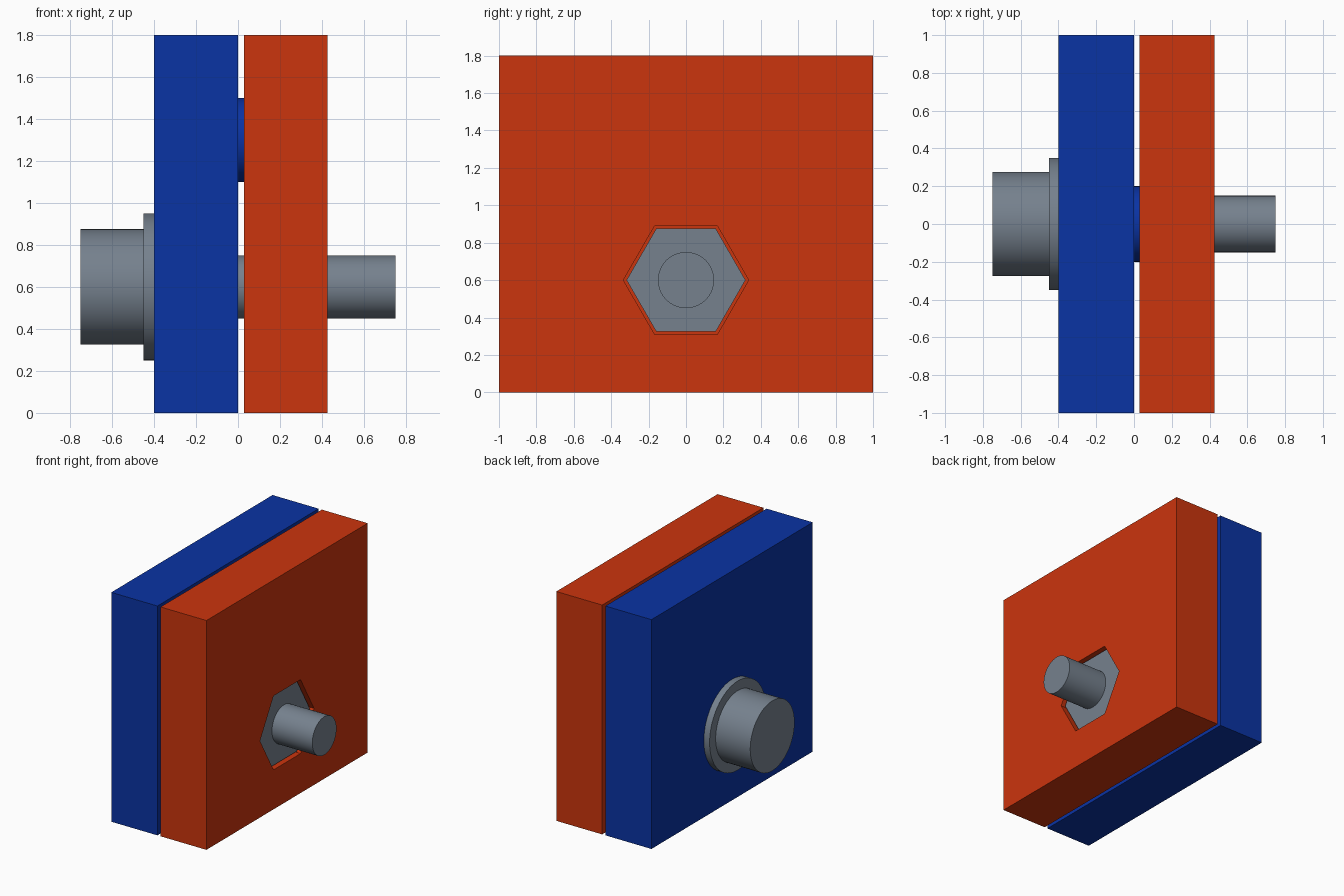
import bpy, math

if "Cube" in bpy.data.objects:
    bpy.data.objects.remove(bpy.data.objects["Cube"])

BOLT_Z, PEG_Z = 0.6, 1.3
BLUE_X0, BLUE_X1 = -0.4, 0.0
RED_X0, RED_X1 = 0.028, 0.426


def material(name, rgb):
    m = bpy.data.materials.new(name)
    m.diffuse_color = (*rgb, 1)
    m.use_nodes = True
    m.node_tree.nodes["Principled BSDF"].inputs["Base Color"].default_value = m.diffuse_color
    return m


BLUE = material("blue", (0.003, 0.033, 0.37))
ORANGE = material("orange red", (0.60, 0.035, 0.004))
STEEL = material("steel grey", (0.18, 0.22, 0.27))


def rod(name, x0, x1, z, r, mat=None, sides=64):
    """Prism along x; for six sides the corners point along +y and -y."""
    bpy.ops.mesh.primitive_cylinder_add(
        vertices=sides, radius=r, depth=x1 - x0,
        location=((x0 + x1) / 2, 0, z), rotation=(0, math.pi / 2, 0))
    ob = bpy.context.object
    ob.name = name
    bpy.ops.object.transform_apply(location=True, rotation=True)
    if mat:
        ob.data.materials.append(mat)
    bpy.ops.object.shade_smooth_by_angle(angle=math.radians(30))
    return ob


def plate(name, x0, x1, mat):
    bpy.ops.mesh.primitive_cube_add(size=1, location=((x0 + x1) / 2, 0, 0.9))
    ob = bpy.context.object
    ob.name = name
    ob.scale = (x1 - x0, 2, 1.8)
    bpy.ops.object.transform_apply(location=True, scale=True)
    ob.data.materials.append(mat)
    return ob


def combine(ob, other, operation="DIFFERENCE"):
    """Apply a boolean and remove the second shape."""
    mod = ob.modifiers.new("join", "BOOLEAN")
    mod.operation, mod.solver, mod.object = operation, "EXACT", other
    bpy.context.view_layer.objects.active = ob
    bpy.ops.object.modifier_apply(modifier=mod.name)
    bpy.data.objects.remove(other)


def finish(ob):
    bpy.ops.object.select_all(action="DESELECT")
    ob.select_set(True)
    bpy.context.view_layer.objects.active = ob
    bpy.ops.object.shade_smooth_by_angle(angle=math.radians(30))


# Blue plate with clearance hole and locating peg
blue = plate("blue_plate", BLUE_X0, BLUE_X1, BLUE)
combine(blue, rod("hole", -0.6, 0.2, BOLT_Z, 0.165))
combine(blue, rod("peg", -0.1, 0.2, PEG_Z, 0.2, BLUE), "UNION")
finish(blue)

# Red plate with clearance hole, hexagonal nut pocket and peg socket
red = plate("red_plate", RED_X0, RED_X1, ORANGE)
combine(red, rod("hole", -0.2, 0.6, BOLT_Z, 0.165))
combine(red, rod("pocket", 0.15, 0.6, BOLT_Z, 0.335, sides=6))
combine(red, rod("socket", -0.1, 0.24, PEG_Z, 0.215))
finish(red)

# Bolt: head, shank and washer
rod("bolt_head", -0.75, -0.45, BOLT_Z, 0.275, STEEL)
rod("bolt_shank", -0.45, 0.75, BOLT_Z, 0.15, STEEL)
washer = rod("washer", -0.45, -0.4, BOLT_Z, 0.35, STEEL)
combine(washer, rod("hole", -0.6, 0, BOLT_Z, 0.155))
finish(washer)

# Nut seated in the pocket, just below the plate face
nut = rod("nut", 0.15, 0.40, BOLT_Z, 0.318, STEEL, 6)
combine(nut, rod("hole", 0, 0.6, BOLT_Z, 0.15))
finish(nut)
